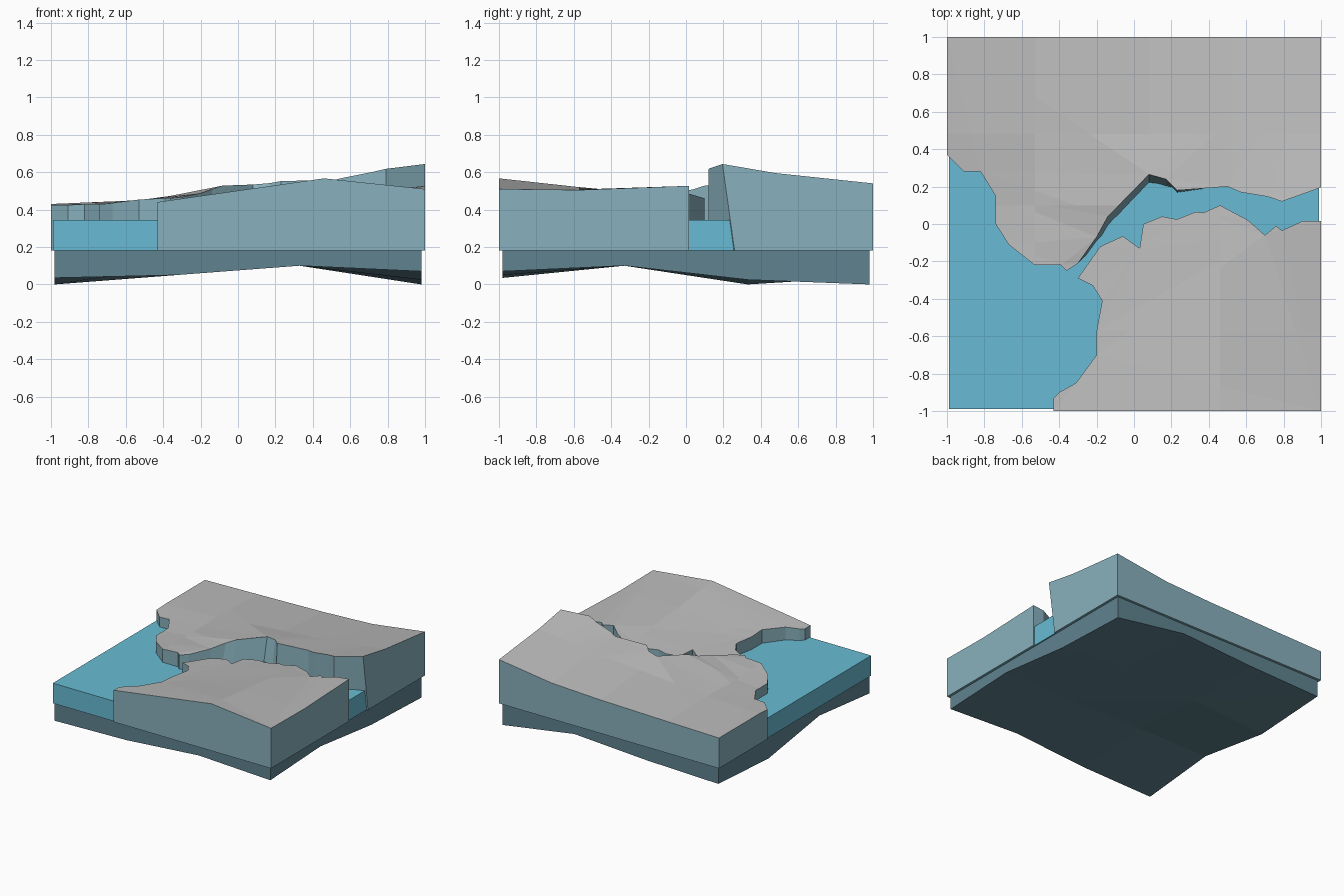
import bpy, bmesh

if "Cube" in bpy.data.objects:
    bpy.data.objects.remove(bpy.data.objects["Cube"])


def material(name, rgb):
    m = bpy.data.materials.new(name)
    m.diffuse_color = (*rgb, 1)
    m.use_nodes = True
    m.node_tree.nodes["Principled BSDF"].inputs["Base Color"].default_value = m.diffuse_color
    return m


GRASS = material("plain_grey", (0.5, 0.5, 0.5))
CLIFF = material("cliff", (0.25, 0.44, 0.51))
WATER = material("water", (0.14, 0.50, 0.66))
BASE = material("base", (0.115, 0.225, 0.275))


def interp(keys, vals, t):
    """Piecewise linear lookup."""
    t = min(max(t, keys[0]), keys[-1])
    for i in range(len(keys) - 1):
        if t <= keys[i + 1]:
            f = (t - keys[i]) / (keys[i + 1] - keys[i])
            return vals[i] * (1 - f) + vals[i + 1] * f
    return vals[-1]


def height(xs, ys, rows, x, y):
    return interp(ys, [interp(xs, r, x) for r in rows], y)


def block(name, outline, xs, ys, other, lean, mats):
    """Outline cut along a height grid, with walls to the other level."""
    rows, level, up = other
    bm = bmesh.new()
    bm.faces.new([bm.verts.new((x, y, 0)) for x, y in outline])
    bmesh.ops.triangulate(bm, faces=bm.faces[:])
    cuts = [((x, 0, 0), (1, 0, 0)) for x in xs] + [((0, y, 0), (0, 1, 0)) for y in ys]
    for co, no in cuts:
        bmesh.ops.bisect_plane(bm, geom=bm.verts[:] + bm.edges[:] + bm.faces[:],
                               dist=1e-5, plane_co=co, plane_no=no)
    caps = bm.faces[:]
    rim = [e for e in bm.edges if e.is_boundary]
    edge_verts = {v for e in rim for v in e.verts}
    twin = {}
    for v in bm.verts[:]:
        dy = lean(v.co.x, v.co.y) if v in edge_verts else 0
        twin[v] = bm.verts.new((v.co.x, v.co.y + dy, level))
        v.co.z = height(xs, ys, rows, v.co.x, v.co.y)
    for f in caps:
        bm.faces.new([twin[v] for v in reversed(f.verts)]).material_index = 1
    for e in rim:
        a, b = e.verts
        bm.faces.new((a, b, twin[b], twin[a])).material_index = 1
    bmesh.ops.recalc_face_normals(bm, faces=bm.faces[:])
    me = bpy.data.meshes.new(name)
    bm.to_mesh(me)
    bm.free()
    for m in mats:
        me.materials.append(m)
    ob = bpy.data.objects.new(name, me)
    bpy.context.collection.objects.link(ob)
    return ob


def upright(x, y):
    return 0


def back_lean(x, y):
    """Foot of the back cliff: sloped at the gorge, undercut at the right."""
    if y > 0.35 or x < -0.25:
        return 0
    return interp([-0.25, -0.14, 0.08, 0.17, 0.23, 0.5, 0.79, 1],
                  [0, -0.09, -0.08, -0.065, -0.02, 0, 0, 0.065], x)


# Back land with bay and gorge shore
back = [(-1, 0.37), (-0.91, 0.28), (-0.82, 0.28), (-0.74, 0.15), (-0.74, 0),
        (-0.67, -0.11), (-0.53, -0.22), (-0.39, -0.22), (-0.36, -0.25),
        (-0.30, -0.21), (-0.2, -0.07), (-0.14, 0.04), (0.08, 0.265), (0.17, 0.24),
        (0.23, 0.18), (0.5, 0.2), (0.57, 0.17), (0.72, 0.145), (0.79, 0.12),
        (1, 0.195), (1, 1), (-1, 1)]
block("back_land", back, [-1, -0.53, 0.08, 0.52, 1], [-0.25, 0.1, 0.48, 1],
      ([[0.40, 0.455, 0.48, 0.54, 0.58],
        [0.41, 0.44, 0.56, 0.57, 0.66],
        [0.43, 0.45, 0.50, 0.53, 0.595],
        [0.43, 0.44, 0.455, 0.475, 0.54]], 0.18, 1), back_lean, (GRASS, CLIFF))

# Front land
front = [(-0.43, -1), (-0.43, -0.93), (-0.40, -0.9), (-0.31, -0.85), (-0.2, -0.7),
         (-0.2, -0.57), (-0.17, -0.41), (-0.22, -0.33), (-0.30, -0.29),
         (-0.18, -0.12), (-0.06, -0.065), (0.03, -0.13), (0.05, 0), (0.15, 0.04),
         (0.23, 0.025), (0.33, 0.065), (0.37, 0.06), (0.46, 0.1), (0.61, 0.02),
         (0.7, -0.06), (0.76, -0.01), (0.79, -0.035), (0.9, 0.015), (1, 0.015), (1, -1)]
block("front_land", front, [-0.43, 0.46, 1], [-1, -0.57, 0.1],
      ([[0.44, 0.567, 0.51],
        [0.425, 0.52, 0.505],
        [0.41, 0.46, 0.53]], 0.18, 1), upright, (GRASS, CLIFF))


def square(s):
    return [(-s, -s), (s, -s), (s, s), (-s, s)]


# Water slab
block("water", square(0.99), [-0.99, 0.99], [-0.99, 0.99],
      ([[0.345, 0.345], [0.345, 0.345]], 0.18, 1), upright, (WATER, WATER))

# Base with an uneven underside
g = [-0.98, -0.33, 0.33, 0.98]
block("base", square(0.98), g, g,
      ([[0.035, 0.05, 0.10, 0.07],
        [0.10, 0.10, 0.10, 0.10],
        [0.0, 0.05, 0.10, 0.025],
        [0.04, 0.06, 0.10, 0.0]], 0.18, 0), upright, (BASE, BASE))
